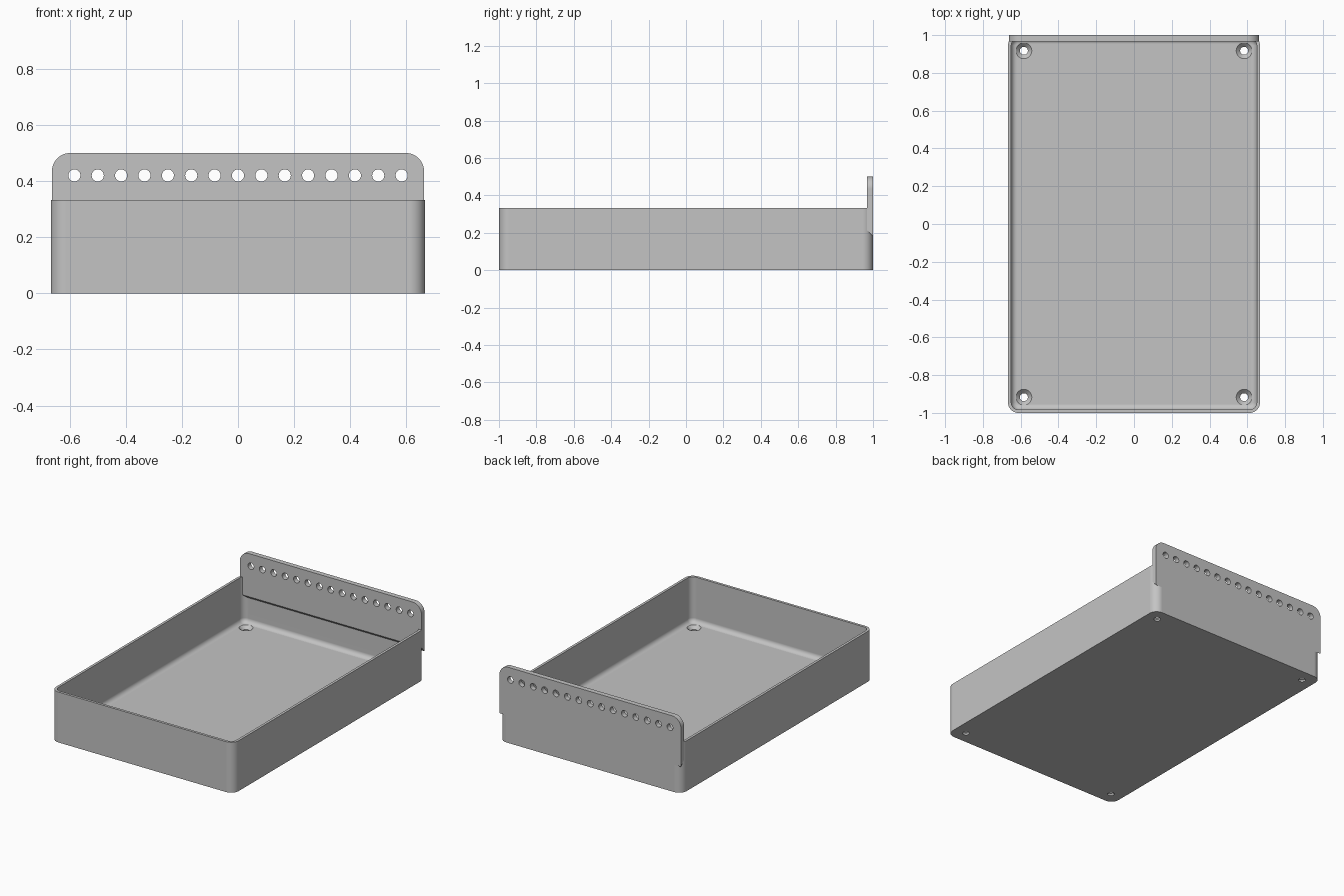
import bpy, bmesh, math

cube = bpy.data.objects.get("Cube")
if cube:
    bpy.data.objects.remove(cube, do_unlink=True)

grey = bpy.data.materials.new("plain grey")
grey.use_nodes = True
COLOR = (0.55, 0.55, 0.55, 1)
grey.diffuse_color = COLOR
grey.node_tree.nodes["Principled BSDF"].inputs["Base Color"].default_value = COLOR

HALF_W, HALF_L, HEIGHT = 0.667, 1.0, 0.333
WALL, FLOOR, CORNER, FILLET = 0.017, 0.033, 0.055, 0.03


def arc(cx, cy, r, start, steps):
    """Quarter circle, counter-clockwise."""
    angles = [start + math.pi / 2 * i / steps for i in range(steps + 1)]
    return [(cx + r * math.cos(a), cy + r * math.sin(a)) for a in angles]


def rounded_rect(inset, z):
    """Tray outline pulled in by inset, at height z."""
    r = CORNER - inset
    x, y = HALF_W - CORNER, HALF_L - CORNER
    pts = []
    for i, (sx, sy) in enumerate([(1, 1), (-1, 1), (-1, -1), (1, -1)]):
        pts += arc(sx * x, sy * y, r, i * math.pi / 2, 10)
    return [(px, py, z) for px, py in pts]


def circle(r, z, n=40):
    return [(r * math.cos(2 * math.pi * i / n), r * math.sin(2 * math.pi * i / n), z)
            for i in range(n)]


def loft(name, rings):
    """Closed solid skinned through a row of matching rings."""
    bm = bmesh.new()
    loops = [[bm.verts.new(p) for p in ring] for ring in rings]
    n = len(loops[0])
    for a, b in zip(loops, loops[1:]):
        for i in range(n):
            j = (i + 1) % n
            bm.faces.new((a[i], a[j], b[j], b[i]))
    bm.faces.new(loops[0][::-1])
    bm.faces.new(loops[-1])
    bmesh.ops.recalc_face_normals(bm, faces=bm.faces)
    mesh = bpy.data.meshes.new(name)
    bm.to_mesh(mesh)
    bm.free()
    mesh.materials.append(grey)
    obj = bpy.data.objects.new(name, mesh)
    bpy.context.collection.objects.link(obj)
    return obj


# Open tray: outside, rim, inside wall, rounded inner edge, floor
rings = [rounded_rect(0, 0), rounded_rect(0, HEIGHT), rounded_rect(WALL, HEIGHT)]
for i in range(9):
    a = math.pi / 2 * i / 8
    rings.append(rounded_rect(WALL + FILLET * (1 - math.cos(a)),
                              FLOOR + FILLET * (1 - math.sin(a))))
tray = loft("tray", rings)


# Back panel: rounded top corners, sloping underside
def panel_outline(y, bottom):
    w, top, r = 0.663, 0.5, 0.065
    pts = [(-w, bottom), (w, bottom)]
    pts += arc(w - r, top - r, r, 0, 12) + arc(r - w, top - r, r, math.pi / 2, 12)
    return [(x, y, z) for x, z in pts]


panel = loft("back_panel", [panel_outline(0.967, 0.215), panel_outline(HALF_L, 0.18)])

# Cutters: row of panel holes and countersunk floor holes
cutters = []
for i in range(-7, 8):
    c = loft("panel_hole_cutter", [circle(0.0215, -0.1), circle(0.0215, 0.1)])
    c.rotation_euler.x = math.pi / 2
    c.location = (i * 0.0833, 0.98, 0.42)
    cutters.append(c)
for sx in (-1, 1):
    for sy in (-1, 1):
        c = loft("floor_hole_cutter", [circle(0.021, -0.05), circle(0.021, 0.012),
                                       circle(0.042, FLOOR), circle(0.042, 0.05)])
        c.location = (sx * 0.583, sy * 0.917, 0)
        cutters.append(c)

# Join the panel to the tray, then drill
for tool, operation in [(panel, 'UNION')] + [(c, 'DIFFERENCE') for c in cutters]:
    tool.hide_render = True
    mod = tray.modifiers.new(tool.name, 'BOOLEAN')
    mod.object, mod.operation, mod.solver = tool, operation, 'EXACT'
bpy.context.view_layer.update()
baked = bpy.data.meshes.new_from_object(
    tray.evaluated_get(bpy.context.evaluated_depsgraph_get()))
tray.modifiers.clear()
tray.data = baked
tray.name = "tray_with_back_panel"
for tool in [panel] + cutters:
    bpy.data.objects.remove(tool, do_unlink=True)

# Smooth curves, crisp edges, flat large faces
for o in bpy.context.selected_objects:
    o.select_set(False)
tray.select_set(True)
bpy.context.view_layer.objects.active = tray
bpy.ops.object.shade_smooth_by_angle(angle=math.radians(30))
weighted = tray.modifiers.new("even_shading", 'WEIGHTED_NORMAL')
weighted.keep_sharp = True
